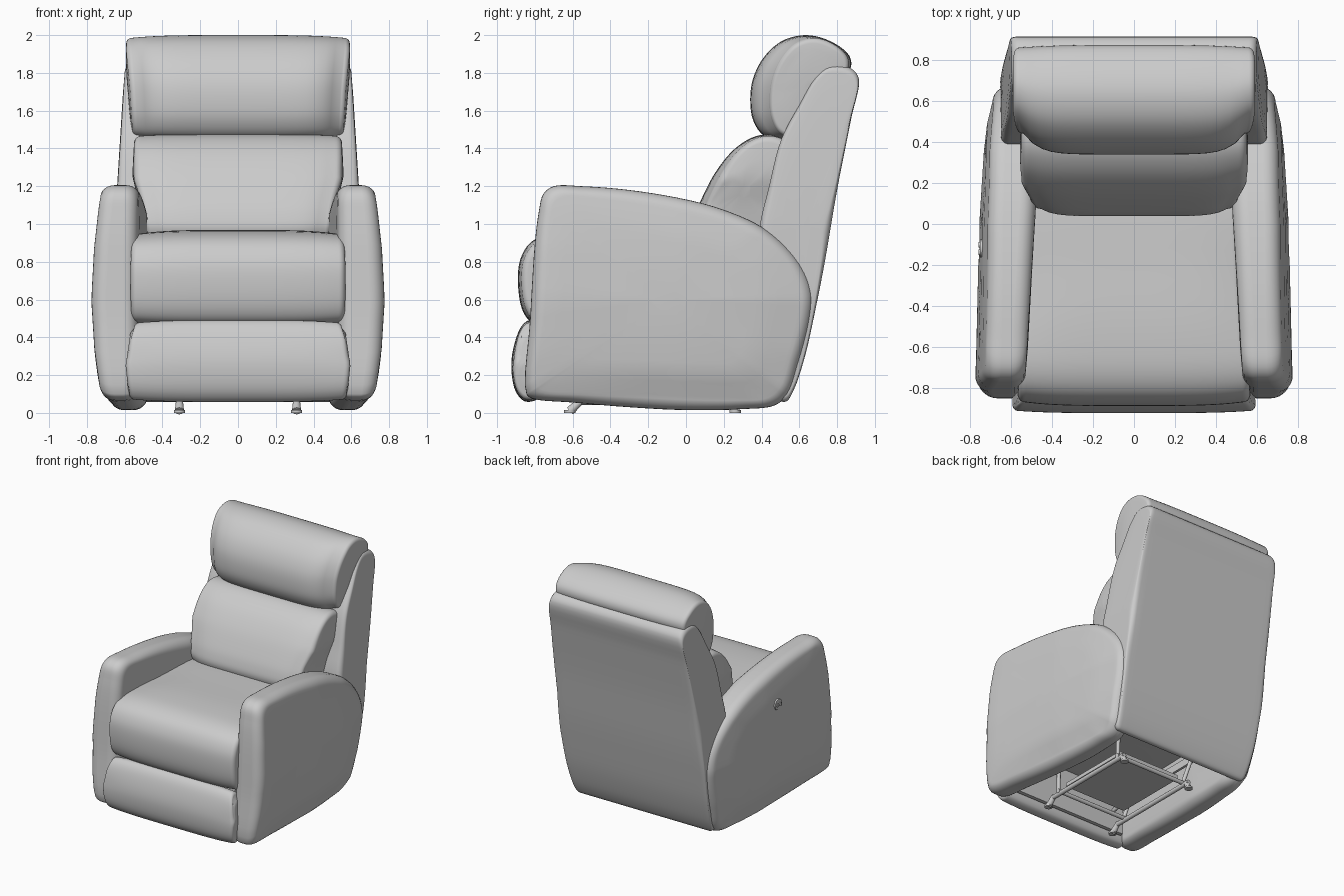
import bpy, bmesh, math
from mathutils import Vector
from mathutils.geometry import interpolate_bezier

if "Cube" in bpy.data.objects:
    bpy.data.objects.remove(bpy.data.objects["Cube"])

fabric = bpy.data.materials.new("grey upholstery")
fabric.diffuse_color = (0.6, 0.6, 0.6, 1)
fabric.use_nodes = True
fabric.node_tree.nodes["Principled BSDF"].inputs["Base Color"].default_value = fabric.diffuse_color


def table(*pairs):
    """Piecewise linear function through (input, output) pairs."""
    def f(v):
        if v <= pairs[0][0]:
            return pairs[0][1]
        for (a, fa), (b, fb) in zip(pairs, pairs[1:]):
            if v <= b:
                return fa + (fb - fa) * (v - a) / (b - a)
        return pairs[-1][1]
    return f


def finish(name, bm):
    bmesh.ops.recalc_face_normals(bm, faces=bm.faces)
    me = bpy.data.meshes.new(name)
    bm.to_mesh(me)
    bm.free()
    me.materials.append(fabric)
    ob = bpy.data.objects.new(name, me)
    bpy.context.collection.objects.link(ob)
    bpy.ops.object.select_all(action='DESELECT')
    ob.select_set(True)
    bpy.context.view_layer.objects.active = ob
    bpy.ops.object.shade_smooth_by_angle(angle=math.radians(50))
    return ob


def smooth_loop(points, n=6):
    """Closed centripetal spline through (y, z) points."""
    p = [Vector((0, y, z)) for y, z in points]
    out = []
    for i in range(len(p)):
        a, b, c, d = (p[(i + k - 1) % len(p)] for k in range(4))
        t1, t2, t3 = ((v - u).length ** 0.5 for u, v in ((a, b), (b, c), (c, d)))
        m1 = t2 * ((b - a) / t1 - (c - a) / (t1 + t2) + (c - b) / t2)
        m2 = t2 * ((c - b) / t2 - (d - b) / (t2 + t3) + (d - c) / t3)
        out += interpolate_bezier(b, b + m1 / 3, c - m2 / 3, c, n)[:-1]
    return out


def soft(name, points, lo, hi, r, crown=0.0, puff=0.0, sweep=0.0):
    """Padded form: a side profile swept from x=lo(y,z) to x=hi(y,z), ends rounded by r.
    Towards the ends the front is drawn back by sweep."""
    loop = smooth_loop(points)
    centre = sum(loop, Vector()) / len(loop)
    y0, y1 = min(p.y for p in loop), max(p.y for p in loop)
    bm = bmesh.new()

    def ring(inset, x_of, scale=1.0, back=1.0):
        verts = []
        for p in loop:
            d = centre - p
            q = centre - (d - d.normalized() * inset) * scale
            pull = sweep * back * (y1 - q.y) / (y1 - y0)
            verts.append(bm.verts.new((x_of(p, q), q.y + pull, q.z)))
        return verts

    def end(sign, edge):
        rings = []
        for k in range(1, 7):
            a = k / 6 * math.pi / 2
            dx, ins = r * (1 - math.sin(a)), crown + r * (1 - math.cos(a))
            rings.append(ring(ins, lambda p, q: edge(p.y, p.z) - sign * dx))
        for s in (0.85, 0.65, 0.4, 0.15):
            rings.append(ring(crown + r, lambda p, q: edge(q.y, q.z)
                              + sign * puff * (1 - s * s), s))
        return rings

    body = []
    for k in range(25):
        u = k / 24
        body.append(ring(crown * (2 * u - 1) ** 4, lambda p, q:
                         (lo(p.y, p.z) + r) * (1 - u) + (hi(p.y, p.z) - r) * u,
                         back=(2 * u - 1) ** 8))
    rings = end(-1, lo)[::-1] + body + end(1, hi)
    n = len(loop)
    for a, b in zip(rings, rings[1:]):
        for i in range(n):
            j = (i + 1) % n
            bm.faces.new((a[i], a[j], b[j], b[i]))
    bm.faces.new(rings[0])
    bm.faces.new(rings[-1])
    return finish(name, bm)


def cushion(name, points, half, r, crown, puff, sweep=0.0):
    return soft(name, points, lambda y, z: -half(y, z), half, r, crown, puff, sweep)


def rod(name, a, b, r, r2=None):
    a, b = Vector(a), Vector(b)
    bm = bmesh.new()
    bmesh.ops.create_cone(bm, cap_ends=True, segments=20, radius1=r,
                          radius2=r if r2 is None else r2, depth=(b - a).length)
    ob = finish(name, bm)
    ob.rotation_euler = (b - a).to_track_quat('Z', 'Y').to_euler()
    ob.location = (a + b) / 2
    return ob


def box(name, centre, size):
    bm = bmesh.new()
    bmesh.ops.create_cube(bm, size=1)
    for v in bm.verts:
        v.co = Vector(centre) + Vector(v.co[i] * size[i] for i in range(3))
    return finish(name, bm)


# Arms
arm = [(-0.845, 0.10), (-0.825, 0.5), (-0.80, 0.9), (-0.78, 1.06), (-0.755, 1.16), (-0.70, 1.2),
       (-0.55, 1.2), (-0.3, 1.18), (0, 1.13), (0.2, 1.075), (0.4, 0.985), (0.55, 0.86),
       (0.635, 0.74), (0.67, 0.62), (0.655, 0.47), (0.60, 0.27), (0.54, 0.10), (0.47, 0.04),
       (0.3, 0.02), (0, 0.015), (-0.3, 0.03), (-0.6, 0.055), (-0.81, 0.075)]
arm_z = table((0.02, 0.70), (0.1, 0.733), (0.3, 0.76), (0.6, 0.777), (0.9, 0.762),
              (1.1, 0.742), (1.2, 0.73))
arm_y = table((-0.8, 0), (0, 0.02), (0.4, 0.045), (0.68, 0.085))
arm_in = table((-0.8, 0.53), (0.1, 0.48))
outer = lambda y, z: arm_z(z) - arm_y(y)
inner = lambda y, z: arm_in(y)
soft("right_arm", arm, inner, outer, 0.075)
soft("left_arm", arm, lambda y, z: -outer(y, z), lambda y, z: -inner(y, z), 0.075)

# Back shell
shell_w = table((0.06, 0.62), (0.3, 0.64), (0.6, 0.655), (1.0, 0.65), (1.2, 0.64), (1.84, 0.60))
cushion("back_shell",
        [(0.915, 1.77), (0.875, 1.56), (0.80, 1.18), (0.735, 0.8), (0.69, 0.57), (0.63, 0.3),
         (0.57, 0.12), (0.53, 0.06), (0.49, 0.07), (0.49, 0.2), (0.46, 0.5), (0.385, 0.92),
         (0.44, 1.2), (0.505, 1.45), (0.60, 1.63), (0.69, 1.785), (0.76, 1.84), (0.87, 1.825)],
        lambda y, z: shell_w(z), 0.04, 0.0, 0.0)

# Back cushions
head_w = table((1.46, 0.56), (1.7, 0.572), (1.95, 0.592))
cushion("head_pillow",
        [(0.34, 1.66), (0.355, 1.55), (0.41, 1.47), (0.52, 1.445), (0.62, 1.51), (0.74, 1.7),
         (0.87, 1.82), (0.865, 1.89), (0.77, 1.965), (0.64, 2.0), (0.51, 1.97), (0.41, 1.88),
         (0.355, 1.77)],
        lambda y, z: head_w(z), 0.03, 0.015, 0.012, 0.09)
lumbar_w = table((0.9, 0.485), (1.1, 0.51), (1.25, 0.55), (1.45, 0.55))
cushion("lumbar_cushion",
        [(0.04, 0.97), (0.05, 1.05), (0.09, 1.15), (0.16, 1.28), (0.26, 1.40), (0.37, 1.465),
         (0.47, 1.47), (0.56, 1.42), (0.58, 1.2), (0.5, 0.92), (0.3, 0.86), (0.09, 0.89)],
        lambda y, z: lumbar_w(z), 0.04, 0.008, 0.01, 0.03)

# Seat cushion
seat_w = table((-0.88, 0.568), (-0.78, 0.56), (-0.6, 0.54), (0.1, 0.5))
cushion("seat",
        [(-0.83, 0.49), (-0.87, 0.555), (-0.89, 0.70), (-0.878, 0.81), (-0.83, 0.895),
         (-0.74, 0.945), (-0.55, 0.967), (-0.2, 0.96), (0.2, 0.94), (0.38, 0.88),
         (0.41, 0.65), (0.36, 0.48), (0, 0.46), (-0.5, 0.46), (-0.76, 0.465)],
        lambda y, z: seat_w(y), 0.035, 0.018, 0.008)

# Footrest
foot_w = table((0.06, 0.575), (0.25, 0.595), (0.42, 0.57), (0.49, 0.55))
cushion("footrest",
        [(-0.78, 0.08), (-0.85, 0.06), (-0.90, 0.11), (-0.925, 0.24), (-0.91, 0.36),
         (-0.87, 0.46), (-0.83, 0.49), (-0.78, 0.47), (-0.77, 0.28)],
        lambda y, z: foot_w(z), 0.03, 0.012, 0.0)

# Power button on the outer face of the left arm
by, bz = -0.12, 0.89
bx = -outer(by, bz)
rod("button_plate", (bx + 0.03, by, bz), (bx - 0.008, by, bz), 0.048, 0.044)
for k in (-1, 1):
    rod("power_button", (bx, by + 0.018 * k, bz), (bx - 0.014, by + 0.018 * k, bz), 0.014)

# Steel base: rails, feet and struts on both sides
for side, s in (("left", -1), ("right", 1)):
    x = 0.31 * s
    rod(side + "_rail", (x, -0.56, 0.06), (x, 0.26, 0.06), 0.018)
    for end, y, y2 in (("front", -0.615, -0.55), ("rear", 0.26, 0.23)):
        rod(f"{side}_{end}_foot", (x, y, 0), (x, y, 0.014), 0.03)
        rod(f"{side}_{end}_foot_stem", (x, y, 0.01), (x, y2, 0.07), 0.024, 0.018)
    rod(side + "_rear_strut", (x, 0.18, 0.06), (x * 1.25, 0.3, 0.48), 0.015)
    rod(side + "_front_strut", (x, -0.5, 0.06), (x * 1.25, -0.4, 0.48), 0.015)
    box(side + "_seat_bracket", (0.41 * s, -0.15, 0.33), (0.02, 0.9, 0.06))
    rod(side + "_footrest_link", (0.41 * s, -0.45, 0.33), (0.41 * s, -0.79, 0.28), 0.015)

# Cross bars and the motor plate between the rails
for y in (-0.48, 0.2):
    rod("cross_bar", (-0.33, y, 0.075), (0.33, y, 0.075), 0.016)
box("motor_plate", (0, -0.14, 0.13), (0.56, 0.62, 0.03))
box("front_board", (0, -0.74, 0.30), (1.0, 0.03, 0.36))
